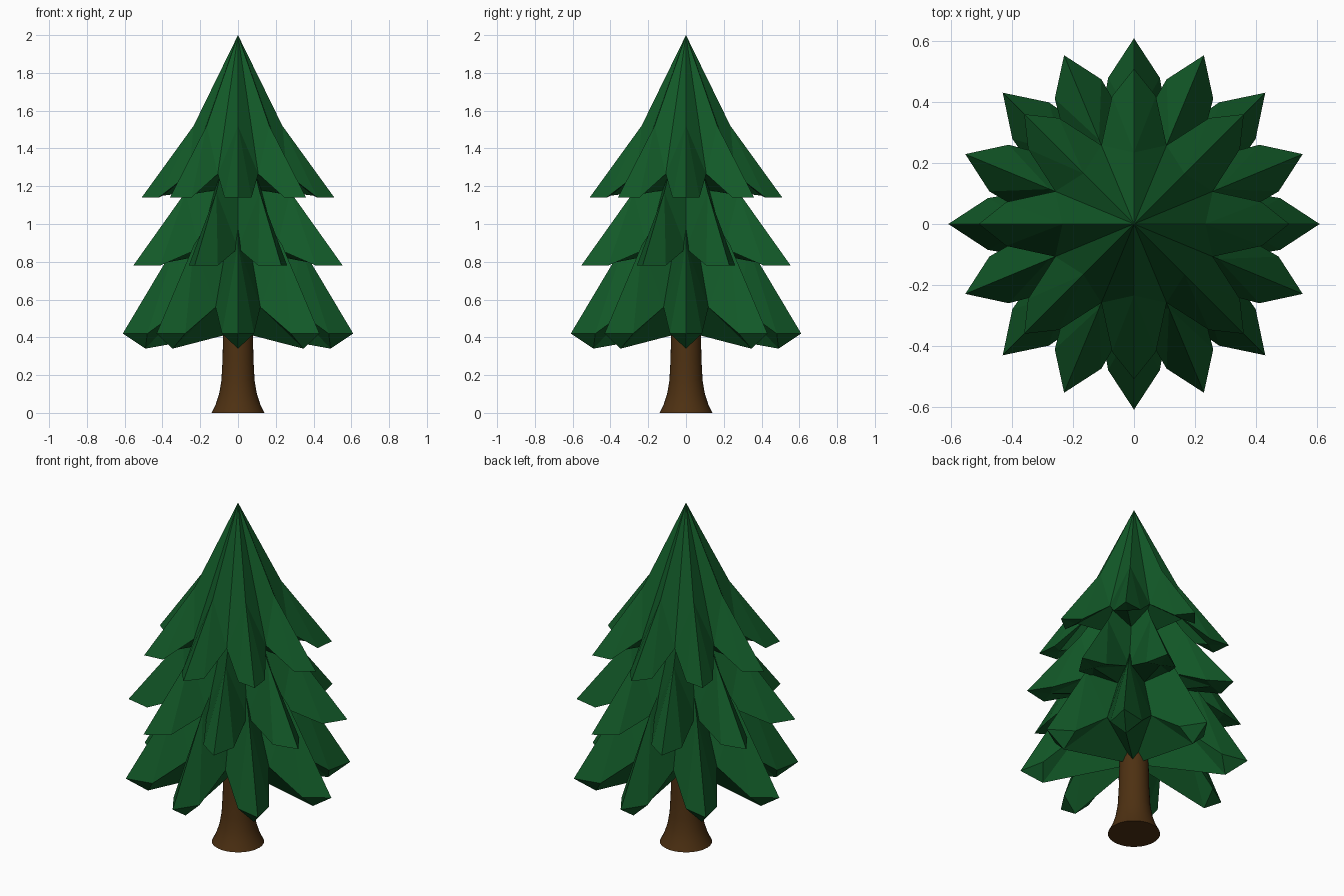
import bpy, bmesh, math
from mathutils import Vector

if "Cube" in bpy.data.objects:
    bpy.data.objects.remove(bpy.data.objects["Cube"])


def material(name, rgb):
    m = bpy.data.materials.new(name)
    m.diffuse_color = (*rgb, 1)
    m.use_nodes = True
    m.node_tree.nodes["Principled BSDF"].inputs["Base Color"].default_value = m.diffuse_color
    return m


green = material("pine_green", (0.006, 0.10, 0.021))
brown = material("bark_brown", (0.075, 0.030, 0.006))


def finish(bm, name, mat):
    bmesh.ops.recalc_face_normals(bm, faces=bm.faces)
    mesh = bpy.data.meshes.new(name)
    bm.to_mesh(mesh)
    bm.free()
    mesh.materials.append(mat)
    ob = bpy.data.objects.new(name, mesh)
    bpy.context.collection.objects.link(ob)
    return ob


def tier(name, turn, apex, mid, tip, side, valley, keel, centre):
    """Star-shaped skirt of eight drooping boughs; points are (radius, height)."""
    bm = bmesh.new()
    n = 8
    step = math.tau / n

    def ring(r, z, shift=0.0, t=0.0):
        out = []
        for i in range(n):
            a = turn + step * (i + shift)
            c, s = math.cos(a), math.sin(a)
            out.append(bm.verts.new((r * c - t * s, r * s + t * c, z)))
        return out

    top = bm.verts.new((0, 0, apex))
    bottom = bm.verts.new((0, 0, centre))
    M, T, K = ring(*mid), ring(*tip), ring(*keel)
    V = ring(*valley, shift=0.5)
    r, t, z = side
    SL, SR = ring(r, z, t=t), ring(r, z, t=-t)
    for i in range(n):
        for S, v in ((SL[i], V[i]), (SR[i], V[i - 1])):
            # upper slopes, then blunt end and underside
            for f in ((top, M[i], v), (M[i], S, v), (M[i], T[i], S),
                      (T[i], K[i], S), (S, K[i], v), (K[i], bottom, v)):
                bm.faces.new(f)
    return finish(bm, name, green)


# Three foliage tiers, the middle one turned half a bough
tier("lower_boughs", 0, 1.25, (0.33, 0.89), (0.61, 0.42), (0.48, 0.085, 0.42),
     (0.31, 0.56), (0.49, 0.34), 0.43)
tier("middle_boughs", math.pi / 8, 1.65, (0.30, 1.17), (0.60, 0.78), (0.48, 0.083, 0.78),
     (0.29, 0.87), (0.47, 0.785), 0.87)
tier("top_boughs", 0, 2.0, (0.235, 1.52), (0.51, 1.14), (0.42, 0.072, 1.14),
     (0.28, 1.265), (0.40, 1.15), 1.20)

# Flared round trunk
bm = bmesh.new()
rings = []
for r, z in ((0.14, 0), (0.118, 0.045), (0.10, 0.10), (0.088, 0.17), (0.082, 0.28), (0.077, 0.50)):
    rings.append([bm.verts.new((r * math.cos(math.tau * k / 32), r * math.sin(math.tau * k / 32), z))
                  for k in range(32)])
for a, b in zip(rings, rings[1:]):
    for k in range(32):
        bm.faces.new((a[k - 1], a[k], b[k], b[k - 1]))
bm.faces.new(rings[0])
bm.faces.new(rings[-1])
trunk = finish(bm, "trunk", brown)
bpy.context.view_layer.objects.active = trunk
trunk.select_set(True)
bpy.ops.object.shade_smooth_by_angle(angle=math.radians(35))
